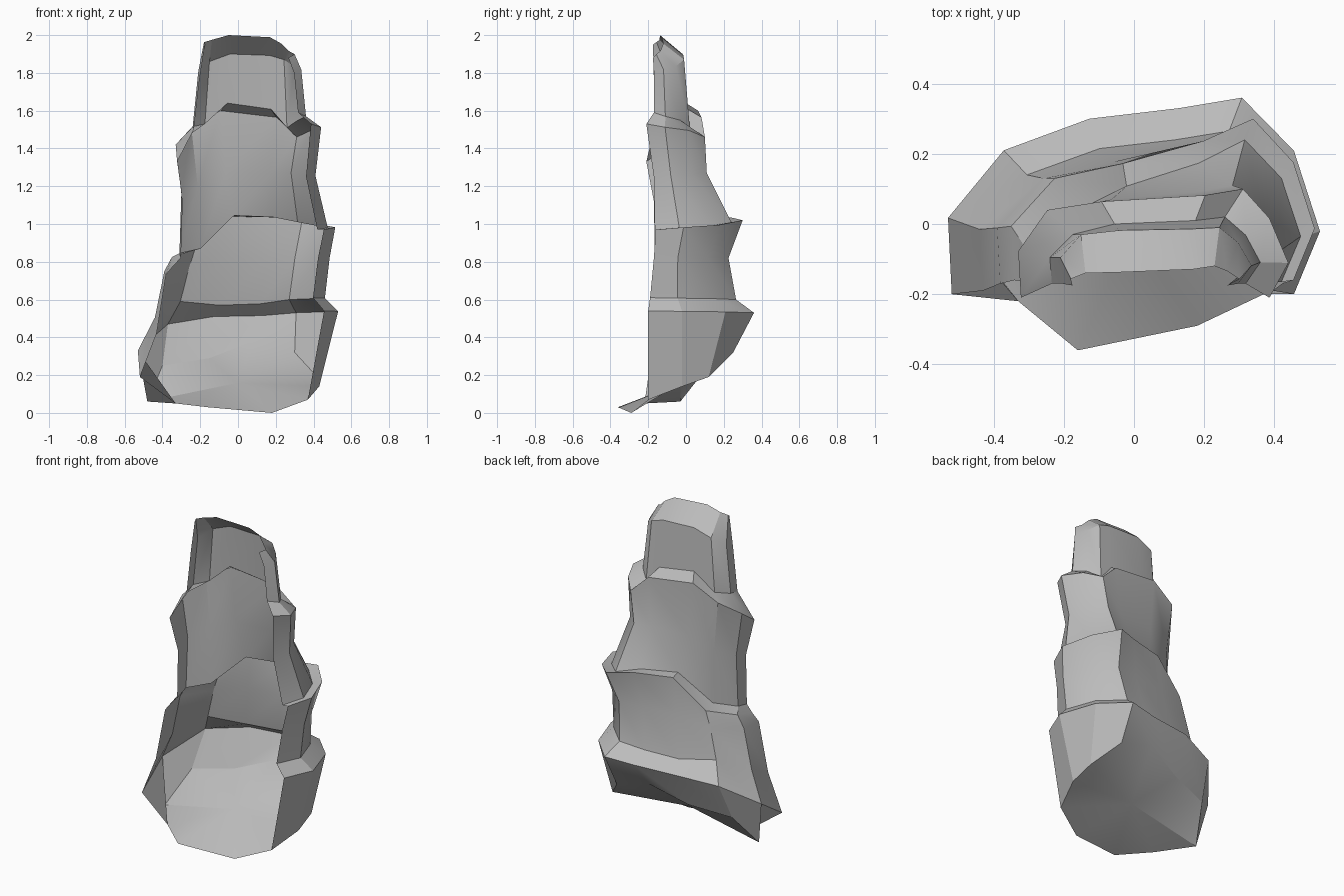
import bpy
import bmesh

cube = bpy.data.objects.get("Cube")
if cube:
    bpy.data.objects.remove(cube, do_unlink=True)


def make_material(name, value):
    mat = bpy.data.materials.new(name)
    mat.use_nodes = True
    colour = (value, value, value, 1)
    mat.diffuse_color = colour
    mat.node_tree.nodes["Principled BSDF"].inputs["Base Color"].default_value = colour
    return mat


def lerp(start, end, factor):
    return start + (end - start) * factor


def open_ring(left, right, front, back_left, back_right,
              z_left, z_back_left, z_middle, z_back_right, z_right, bow=.6, square=1):
    """U-shaped section, open at the front, from left rim round the back to right rim.

    bow pushes the middle of the back outward, square widens its corners."""
    across = (.01, 0, .22 - .07 * square, .5 - .12 * square,
              .5 + .12 * square, .72 + .07 * square, .93, 1, .93)
    xs = [lerp(left, right, u) for u in across]
    ys = [front, lerp(front, back_left, .53)]
    ys += [lerp(back_left, back_right, w) for w in (0, bow, (bow + 1) / 2, 1)]
    ys += [lerp(front, back_right, w) for w in (.73, .32, 0)]
    zs = [z_left, lerp(z_left, z_back_left, .5), z_back_left, z_middle,
          lerp(z_middle, z_back_right, .25), z_back_right,
          lerp(z_back_right, z_right, .5), lerp(z_back_right, z_right, .75), z_right]
    return list(zip(xs, ys, zs))


# Outline of the tilted floor, left rim round the back to right rim, then its front lip
floor_outline = [
    (-.33, -.22, .05), (-.48, -.03, .06), (-.40, .12, .25),
    (-.15, .19, .29), (.08, .25, .38), (.30, .25, .32),
    (.42, .12, .19), (.43, -.02, .14), (.37, -.20, .07),
]
floor_lip = [(.18, -.29, 0), (-.16, -.36, .03)]

# Sections of each rock tier, bottom to top
foot = [
    open_ring(-.53, .53, -.20, .21, .36, .19, .47, .51, .53, .54),
]
lower_tier = [
    open_ring(-.44, .46, -.19, .14, .265, .42, .59, .57, .60, .61),
    open_ring(-.39, .485, -.17, .13, .225, .73, .77, .82, .82, .82, bow=.5),
    open_ring(-.35, .515, -.16, .13, .30, .78, .87, 1.04, 1.02, .97, bow=.25, square=1.1),
]
middle_tier = [
    open_ring(-.31, .475, -.165, .02, .24, .82, .87, 1.045, 1.01, .97, bow=.4, square=1.1),
    open_ring(-.30, .41, -.17, .03, .11, 1.12, 1.2, 1.27, 1.27, 1.25, bow=.5, square=1.4),
    open_ring(-.33, .44, -.21, .04, .10, 1.33, 1.51, 1.60, 1.46, 1.53, bow=.4, square=1.6),
]
top_tier = [
    open_ring(-.24, .36, -.17, -.03, .02, 1.50, 1.53, 1.64, 1.51, 1.59, square=1.6),
    open_ring(-.21, .335, -.17, -.03, -.01, 1.76, 1.86, 1.90, 1.87, 1.80, square=1.6),
    open_ring(-.18, .30, -.175, -.14, -.12, 1.95, 1.975, 2.0, 1.955, 1.88, bow=.1, square=1.9),
]

# Skin the tiers into one open-fronted wall
bm = bmesh.new()
rings = [[bm.verts.new(p) for p in ring]
         for ring in [floor_outline] + foot + lower_tier + middle_tier + top_tier]
for low, high in zip(rings, rings[1:]):
    for i in range(len(low) - 1):
        bm.faces.new((low[i], high[i], high[i + 1], low[i + 1]))

# Close the bottom with the floor
floor = bm.faces.new(rings[0] + [bm.verts.new(p) for p in floor_lip])
bmesh.ops.poke(bm, faces=[floor])

mesh = bpy.data.meshes.new("rock_shell")
bm.to_mesh(mesh)
bm.free()
mesh.materials.append(make_material("stone_grey", .5))
rock = bpy.data.objects.new("rock_shell", mesh)
bpy.context.collection.objects.link(rock)

# Soft facets, crisp ledges
bpy.ops.object.select_all(action="DESELECT")
rock.select_set(True)
bpy.context.view_layer.objects.active = rock
bpy.ops.object.shade_smooth_by_angle(angle=.5)
